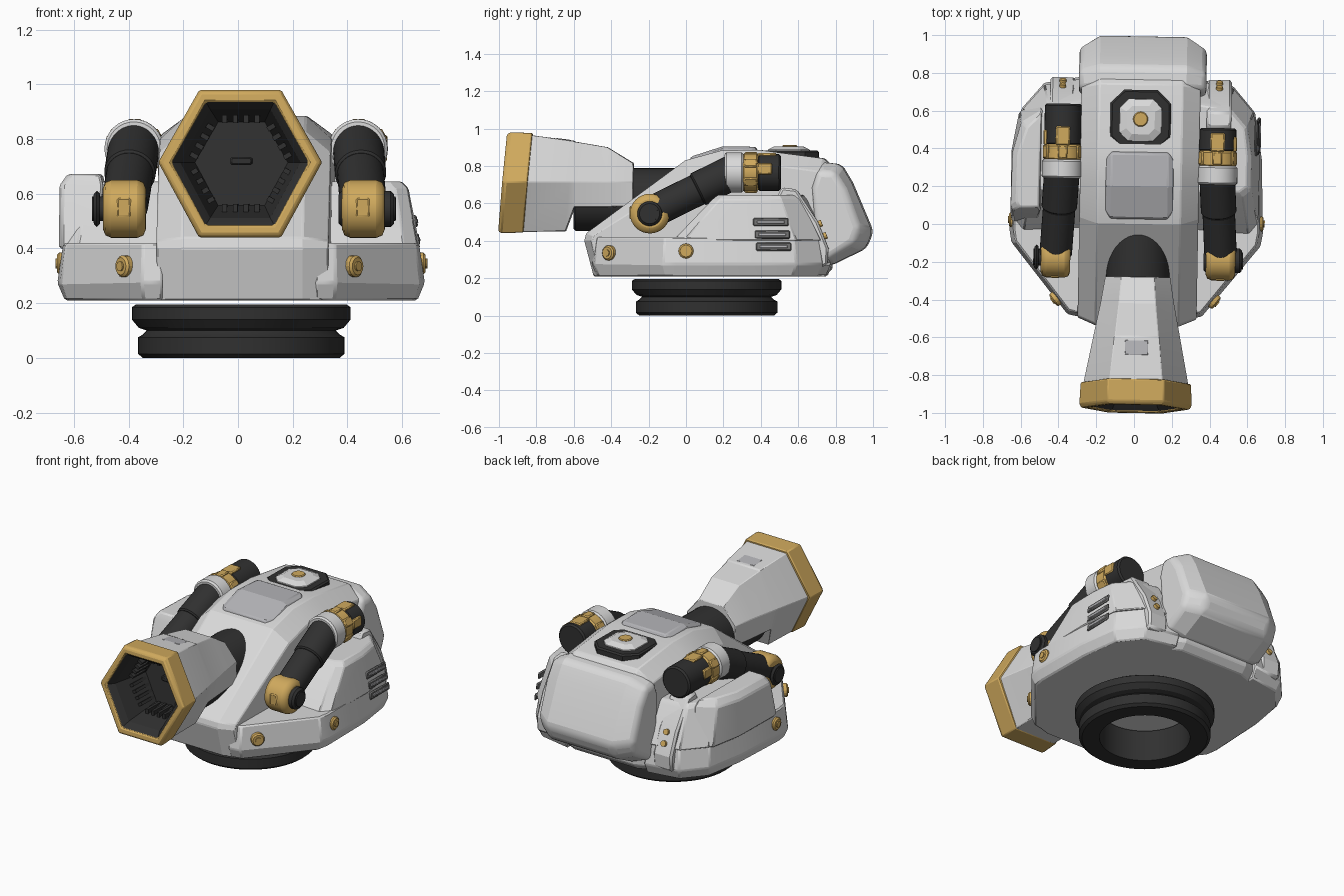
import bpy, bmesh, math
from mathutils import Vector, Matrix

if "Cube" in bpy.data.objects:
    bpy.data.objects.remove(bpy.data.objects["Cube"])

def material(name, c):
    m = bpy.data.materials.new(name)
    m.diffuse_color = (*c, 1)
    m.use_nodes = True
    m.node_tree.nodes["Principled BSDF"].inputs["Base Color"].default_value = m.diffuse_color
    return m

WHITE = material("light_grey_armour", (0.70, 0.70, 0.70))
GREY = material("mid_grey_panel", (0.46, 0.46, 0.48))
SLOT = material("slot_grey", (0.16, 0.16, 0.16))
DARK = material("charcoal", (0.03, 0.03, 0.03))
GOLD = material("gold", (0.63, 0.40, 0.11))

# the whole model sits slightly turned and shifted
PLACE = Matrix.Translation((0.025, 0, 0)) @ Matrix.Rotation(-0.018, 4, 'Z')

def finish(name, bm, mat, bevel=0, seg=1):
    bmesh.ops.recalc_face_normals(bm, faces=bm.faces)
    me = bpy.data.meshes.new(name)
    bm.to_mesh(me)
    bm.free()
    for p in me.polygons:
        p.use_smooth = True
    me.set_sharp_from_angle(angle=math.radians(16))
    me.materials.append(mat)
    ob = bpy.data.objects.new(name, me)
    bpy.context.collection.objects.link(ob)
    ob.matrix_world = PLACE
    if bevel:
        b = ob.modifiers.new("bevel", 'BEVEL')
        b.width, b.segments, b.limit_method = bevel, seg, 'ANGLE'
        b.angle_limit = math.radians(28)
    return ob

def loft(name, rings, mat, caps=(True, True), bevel=0, seg=1, loop=False):
    bm = bmesh.new()
    vs = [[bm.verts.new(p) for p in r] for r in rings]
    n = len(vs[0])
    pairs = list(zip(vs, vs[1:])) + ([(vs[-1], vs[0])] if loop else [])
    for a, b in pairs:
        for i in range(n):
            bm.faces.new((a[i], a[(i + 1) % n], b[(i + 1) % n], b[i]))
    if not loop:
        if caps[0]:
            bm.faces.new(vs[0])
        if caps[1]:
            bm.faces.new(vs[-1])
    return finish(name, bm, mat, bevel, seg)

def prism(name, layers, mat, **k):      # side profiles (y, z) at several x
    return loft(name, [[(x, y, z) for y, z in pr] for x, pr in layers], mat, **k)

def stack(name, layers, mat, s=1, dx=0, **k):   # plan outlines (x, y) at several z
    return loft(name, [[(s * x + dx, y, z) for x, y in pr] for z, pr in layers], mat, **k)

def cyl(name, p0, p1, r0, mat, r1=None, bevel=0, n=32, seg=1):
    p0, p1 = Vector(p0), Vector(p1)
    d = p1 - p0
    bm = bmesh.new()
    M = Matrix.Translation((p0 + p1) / 2) @ d.to_track_quat('Z', 'Y').to_matrix().to_4x4()
    bmesh.ops.create_cone(bm, cap_ends=True, segments=n, radius1=r0,
                          radius2=r0 if r1 is None else r1, depth=d.length, matrix=M)
    return finish(name, bm, mat, bevel, seg)

def box(name, c, size, mat, rot=(0, 'X'), bevel=0.006):
    bm = bmesh.new()
    M = Matrix.Translation(c) @ Matrix.Rotation(rot[0], 4, rot[1]) @ Matrix.Diagonal((*size, 1))
    bmesh.ops.create_cube(bm, size=1, matrix=M)
    return finish(name, bm, mat, bevel)

# base: two-step turntable ring with a hole
prof = [(.26, 0), (.36, 0), (.378, .015), (.378, .075), (.36, .085), (.345, .10), (.375, .11),
        (.40, .14), (.40, .185), (.385, .195), (.26, .195)]
base = loft("turntable_ring", [[(r * math.cos(a), .11 + r * math.sin(a), z) for r, z in prof]
            for a in [i * math.tau / 56 for i in range(56)]], DARK, loop=True)
base.location.x = 0.01

# central hull
mid = [(-.49, .21), (-.54, .40), (-.53, .44), (0, .83), (.2, .885), (.4, .885), (.74, .84),
       (.80, .78), (.78, .25), (.74, .21)]
side = [(-.46, .21), (-.50, .40), (-.49, .43), (.03, .75), (.2, .80), (.4, .815), (.72, .77),
        (.76, .73), (.74, .25), (.70, .21)]
prism("central_hull", [(-.315, side), (-.22, mid), (.22, mid), (.315, side)], WHITE, bevel=.006)

# rounded rear pack
pm = [(.68, .70), (.72, .82), (.83, .81), (.89, .71), (1.0, .45), (.965, .36), (.77, .265), (.71, .30)]
ps = [(.68, .68), (.71, .77), (.80, .765), (.86, .67), (.93, .47), (.90, .39), (.76, .30), (.71, .32)]
prism("rear_pack", [(-.33, ps), (-.22, pm), (.24, pm), (.345, ps)], WHITE, bevel=.035, seg=3)

# raised roof panel and octagonal hatch
pan = [(.02, .82), (.03, .85), (.2, .905), (.37, .902), (.39, .87)]
pan2 = [(.06, .82), (.07, .85), (.2, .89), (.34, .885), (.36, .86)]
prism("roof_panel", [(-.18, pan2), (-.15, pan), (.15, pan), (.18, pan2)], GREY, bevel=.006)

def octo(h, c):
    pts = [(h, c), (c, h), (-c, h), (-h, c), (-h, -c), (-c, -h), (c, -h), (h, -c)]
    return [(x, y + .55) for x, y in pts]
stack("hatch_rim", [(.82, octo(.16, .09)), (.874, octo(.16, .09)), (.882, octo(.15, .085))], DARK)
stack("hatch_cover", [(.86, octo(.115, .07)), (.888, octo(.11, .065)), (.905, octo(.075, .045))], WHITE)
cyl("hatch_button", (0, .555, .89), (0, .555, .912), .04, GOLD, bevel=.005, n=16)

# muzzle
def hexa(y, w, zt, zb, tilt=0.09, zm=.715, low=.5):
    pts = [(w, zm), (w / 2, zt), (-w / 2, zt), (-w, zm), (-w * low, zb), (w * low, zb)]
    return [(x, y + (z - zm) * tilt, z) for x, z in pts]

def reg(y, R):
    return hexa(y, R, .71 + R * .9, .71 - R * .9)
loft("barrel_shell", [hexa(-.86, .282, .965, .447), hexa(-.62, .235, .935, .45, low=.6),
     hexa(-.595, .23, .93, .58, 0, low=.85), hexa(-.42, .195, .90, .58, 0, low=.92),
     hexa(-.28, .172, .815, .585, 0, low=.98)], WHITE, caps=(False, True), bevel=.01)
loft("muzzle_ring", [reg(-.84, .27), reg(-.845, .295), reg(-.96, .30), reg(-.978, .287),
     reg(-.978, .252), reg(-.94, .245), reg(-.84, .24)], GOLD, loop=True, bevel=.006)
loft("muzzle_bore", [reg(-.972, .254), reg(-.95, .235), reg(-.93, .22), reg(-.70, .17)],
     DARK, caps=(False, True))
box("bore_core", (0, -.71, .72), (.08, .04, .03), DARK)
for k in range(6):      # ribs inside the bore
    a = math.radians(30 + 60 * k)
    for t in (-.06, -.02, .02, .06):
        c = Vector((math.cos(a) * .163 - math.sin(a) * t, -.775, .71 + math.sin(a) * .163 + math.cos(a) * t))
        box("bore_rib", c, (.03, .13, .018), DARK, (-a, 'Y'), 0)
box("barrel_slot", (0, -.655, .938), (.13, .085, .012), GREY, (-.13, 'X'))
cyl("barrel_neck", (0, -.6, .62), (0, .02, .62), .168, DARK, bevel=.01, n=40)

# side armour, mirrored
low = [(.28, -.50), (.355, -.485), (.66, -.11), (.672, -.04), (.66, .35), (.62, .60), (.50, .74), (.28, .78)]
def shrink(k):
    return [(.28 + (x - .28) * k, .12 + (y - .12) * (1 - (1 - k) * .6)) for x, y in low]
SH = -.013
for s, tag in ((-1, "left"), (1, "right")):
    stack(tag + "_fender", [(.21, shrink(.93)), (.275, low), (.42, shrink(.945))], WHITE, s, SH, bevel=.008)
    stack(tag + "_side_pod", [
        (.40, [(.28, -.04), (.60, -.06), (.648, 0), (.648, .36), (.612, .60), (.50, .73), (.28, .77)]),
        (.62, [(.28, .15), (.56, .15), (.605, .19), (.605, .37), (.58, .52), (.48, .63), (.28, .66)]),
        (.645, [(.28, .18), (.54, .18), (.58, .21), (.58, .37), (.56, .51), (.47, .61), (.28, .64)])],
        WHITE, s, SH, bevel=.006)
    # rear rib with two studs
    rib = [(.48, .60), (.52, .685), (.60, .675), (.715, .50), (.77, .36), (.765, .27), (.70, .25)]
    prism(tag + "_rear_rib", [(s * .35, rib), (s * .48, rib)], WHITE, bevel=.012)
    for y, z in ((.722, .49), (.748, .425)):
        cyl(tag + "_rib_stud", (s * .415, y - .02, z - .008), (s * .415, y + .012, z + .005), .018, GOLD, n=12)
    # gold bolts on the side and on the slanted front
    for p, d in (((.65, .012, .345), (1, 0, 0)), ((.415, -.40, .335), (.785, -.62, 0))):
        p, d = Vector((s * p[0] + SH, p[1], p[2])), Vector((s * d[0], d[1], 0))
        cyl(tag + "_bolt", p - d * .03, p + d * .024, .04, GOLD, bevel=.008, n=16)
        cyl(tag + "_bolt_core", p, p + d * .03, .018, GOLD, n=12)

    # arm: knuckle, tube, collars and end cap
    x0, x1 = s * .437, s * .41
    off, end = (.02, .63) if s < 0 else (0, .515)
    kn = (-.185, .545)
    cyl(tag + "_knuckle", (x0 - .078, *kn), (x0 + .078, *kn), .106, GOLD, bevel=.03, seg=2)
    cyl(tag + "_knuckle_axle", (x0 - .09, *kn), (x0 + s * .112, *kn), .066, DARK, bevel=.012)
    cyl(tag + "_knuckle_hub", (x0, *kn), (x0 + s * .118, *kn), .045, DARK)
    box(tag + "_knuckle_slot", (x0, -.288, .55), (.05, .012, .07), GOLD)
    A, B = Vector((x0, -.17, .555)), Vector((x1, .27 + off, .772))
    cyl(tag + "_arm_lower_tube", A, A.lerp(B, .55), .086, DARK, bevel=.008)
    cyl(tag + "_arm_upper_tube", A.lerp(B, .54), B, .094, DARK, bevel=.008)
    def band(name, ya, yb, r, mat):
        cyl(tag + name, (x1, ya + off, .765), (x1, yb + off, .765), r, mat, bevel=.01)
    band("_white_collar", .215, .315, .108, WHITE)
    band("_gold_collar", .31, .395, .102, GOLD)
    band("_end_cap", .39, end - off, .098, DARK)
    for k in range(6):      # teeth on the gold collar
        a = math.radians(60 * k + 30)
        box(tag + "_collar_tooth", (x1 + math.cos(a) * .099, .355 + off, .765 + math.sin(a) * .099),
            (.02, .07, .05), GOLD, (-a, 'Y'))
    box(tag + "_collar_clip", (x1, .44 + off, .857), (.075, .10, .022), GOLD)
    box(tag + "_collar_side_clip", (x1 + s * .092, .43 + off, .785), (.022, .08, .06), GOLD)

# extra outer plate on the left pod
stack("left_outer_plate", [
    (.40, [(.54, .0), (.67, .0), (.68, .04), (.68, .38), (.645, .58), (.54, .66)]),
    (.63, [(.52, .06), (.67, .06), (.68, .09), (.675, .37), (.63, .53), (.52, .60)]),
    (.672, [(.53, .08), (.635, .08), (.65, .11), (.645, .36), (.60, .50), (.53, .57)])],
    WHITE, -1, bevel=.008)

# three vent slots on the right pod
for z, y, x in ((.50, .465, .614), (.433, .472, .622), (.368, .48, .628)):
    box("right_vent_frame", (x, y, z), (.014, .19, .045), SLOT, (-.14, 'Y'), .006)
    box("right_vent_slit", (x + .004, y, z), (.012, .15, .018), GREY, (-.14, 'Y'), .004)
